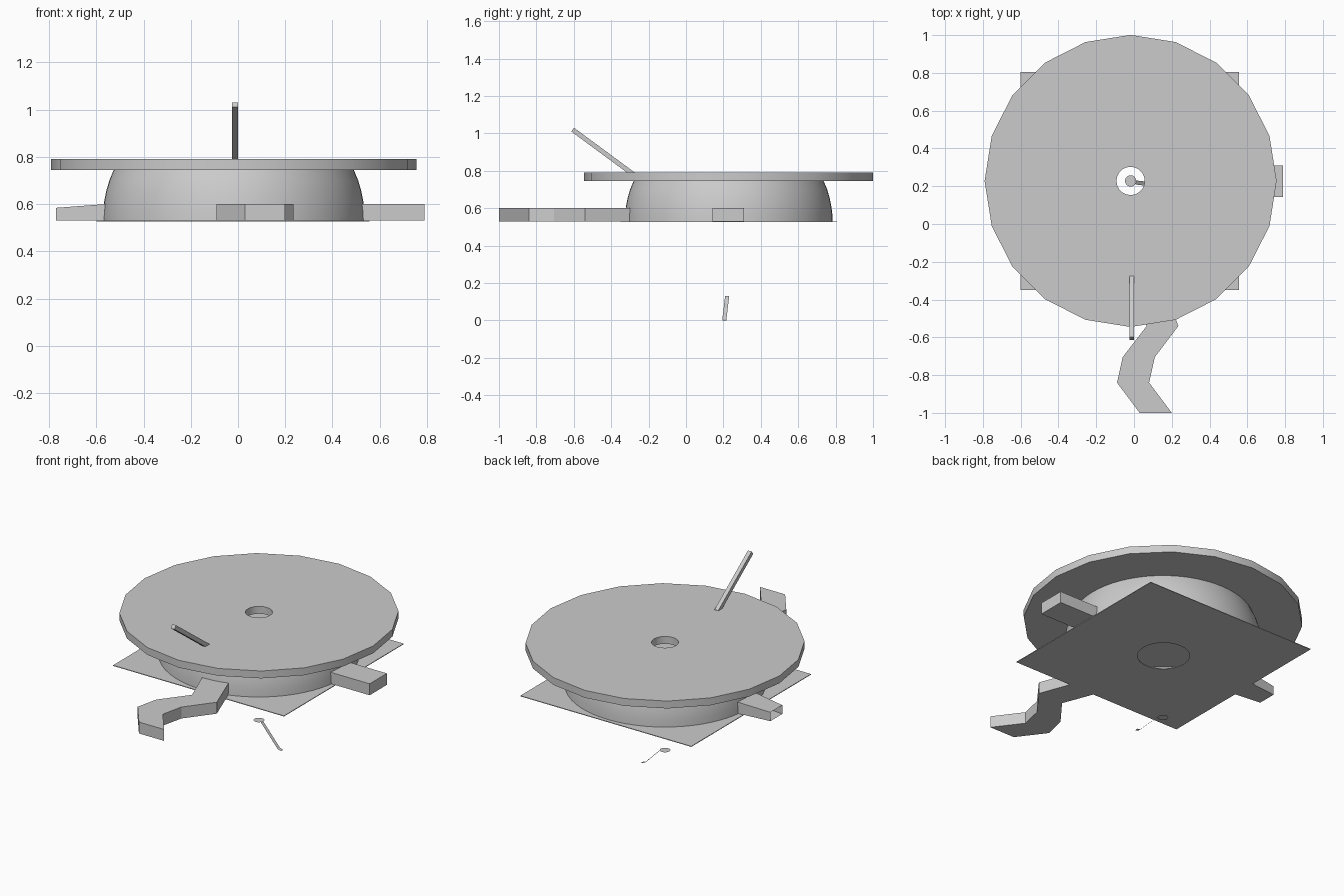
import bpy, bmesh, math
from mathutils import Vector

if "Cube" in bpy.data.objects:
    bpy.data.objects.remove(bpy.data.objects["Cube"])

CX, CY = -0.018, 0.228          # shared axis of the round parts


def finish(name, bm, smooth=False):
    bmesh.ops.recalc_face_normals(bm, faces=bm.faces[:])
    me = bpy.data.meshes.new(name)
    bm.to_mesh(me)
    bm.free()
    ob = bpy.data.objects.new(name, me)
    bpy.context.collection.objects.link(ob)
    if smooth:
        bpy.ops.object.select_all(action='DESELECT')
        ob.select_set(True)
        bpy.context.view_layer.objects.active = ob
        bpy.ops.object.shade_smooth_by_angle(angle=math.radians(35))
    return ob


def lathe(name, profile, n, closed=False):
    """Revolve (radius, z) points about the shared axis, first vertex on +y."""
    bm = bmesh.new()
    rings = [[bm.verts.new((CX + r * math.sin(2 * math.pi * i / n),
                            CY + r * math.cos(2 * math.pi * i / n), z))
              for i in range(n)] for r, z in profile]
    pairs = list(zip(rings, rings[1:]))
    if closed:
        pairs.append((rings[-1], rings[0]))
    for a, b in pairs:
        for i in range(n):
            j = (i + 1) % n
            bm.faces.new((a[i], a[j], b[j], b[i]))
    return finish(name, bm, True)


def prism(name, outline, z0, z1):
    """Extrude a flat outline upwards."""
    bm = bmesh.new()
    face = bm.faces.new([bm.verts.new((x, y, z0)) for x, y in outline])
    ext = bmesh.ops.extrude_face_region(bm, geom=[face])
    for v in ext['geom']:
        if isinstance(v, bmesh.types.BMVert):
            v.co.z = z1
    return finish(name, bm)


def strip(name, pts, width):
    """Thin ribbon along a path, width along y."""
    bm = bmesh.new()
    rows = [[bm.verts.new((x, y + s * width / 2, z)) for s in (-1, 1)] for x, y, z in pts]
    for a, b in zip(rows, rows[1:]):
        bm.faces.new((a[0], b[0], b[1], a[1]))
    return finish(name, bm)


# Large 20-sided top plate with a centre hole
lathe("top_plate", [(0.075, 0.745), (0.773, 0.745), (0.773, 0.79), (0.075, 0.79)], 20, True)

# Rounded body under the plate
body = [(0.556, 0.53), (0.554, 0.57), (0.549, 0.61), (0.54, 0.655), (0.527, 0.70), (0.508, 0.745)]
lathe("round_body", body, 64)

# Thin square base sheet with a round opening
bm = bmesh.new()
N, half, hole = 48, 0.578, 0.145
layers = []
for z in (0.526, 0.53):
    inner, outer = [], []
    for i in range(N):
        a = 2 * math.pi * i / N
        c, s = math.cos(a), math.sin(a)
        k = half / max(abs(c), abs(s))
        inner.append(bm.verts.new((CX - 0.004 + hole * c, CY + hole * s, z)))
        outer.append(bm.verts.new((CX - 0.004 + k * c, CY + k * s, z)))
    layers.append((inner, outer))
(i0, o0), (i1, o1) = layers
for a, b in ((i0, o0), (o0, o1), (o1, i1), (i1, i0)):
    for i in range(N):
        j = (i + 1) % N
        bm.faces.new((a[i], a[j], b[j], b[i]))
finish("base_sheet", bm)

# Zigzag front arm
prism("front_arm", [(0.03, -1.0), (0.20, -1.0), (0.08, -0.84), (0.11, -0.705),
                    (0.235, -0.54), (0.145, -0.30), (-0.025, -0.30), (0.067, -0.54),
                    (-0.06, -0.705), (-0.09, -0.84)], 0.53, 0.60)

# Straight right arm
prism("right_arm", [(0.49, 0.143), (0.79, 0.143), (0.79, 0.31), (0.49, 0.31)], 0.53, 0.60)

# Tapered left arm, open at its outer end
bm = bmesh.new()
near, far = [[bm.verts.new((x, y, z)) for y, z in ((y0, 0.53), (y1, 0.53), (y1, zt), (y0, zt))]
             for x, y0, y1, zt in ((-0.53, 0.143, 0.31, 0.602), (-0.77, 0.17, 0.285, 0.584))]
for i in range(4):
    j = (i + 1) % 4
    bm.faces.new((near[i], near[j], far[j], far[i]))
bm.faces.new(near)
finish("left_arm", bm)

# Slanted rod rising from the plate
bm = bmesh.new()
a, b = Vector((-0.0125, -0.283, 0.782)), Vector((-0.0125, -0.606, 1.02))
d = (b - a).normalized()
side = Vector((0.0125, 0, 0))
up = d.cross(Vector((1, 0, 0))) * 0.0125
ends = [[bm.verts.new(p + side * s + up * t) for s, t in ((-1, -1), (1, -1), (1, 1), (-1, 1))]
        for p in (a, b)]
for i in range(4):
    j = (i + 1) % 4
    bm.faces.new((ends[0][i], ends[0][j], ends[1][j], ends[1][i]))
for e in ends:
    bm.faces.new(e)
finish("slanted_rod", bm)

# Small disc and bent strap below
bm = bmesh.new()
bm.faces.new([bm.verts.new((CX + 0.03 * math.cos(math.pi * i / 8),
                            CY + 0.03 * math.sin(math.pi * i / 8), 0.13)) for i in range(16)])
finish("small_disc", bm)
strip("bent_strap", [(0.008, 0.22, 0.13), (0.133, 0.205, 0.005), (0.155, 0.205, 0.0)], 0.022)
